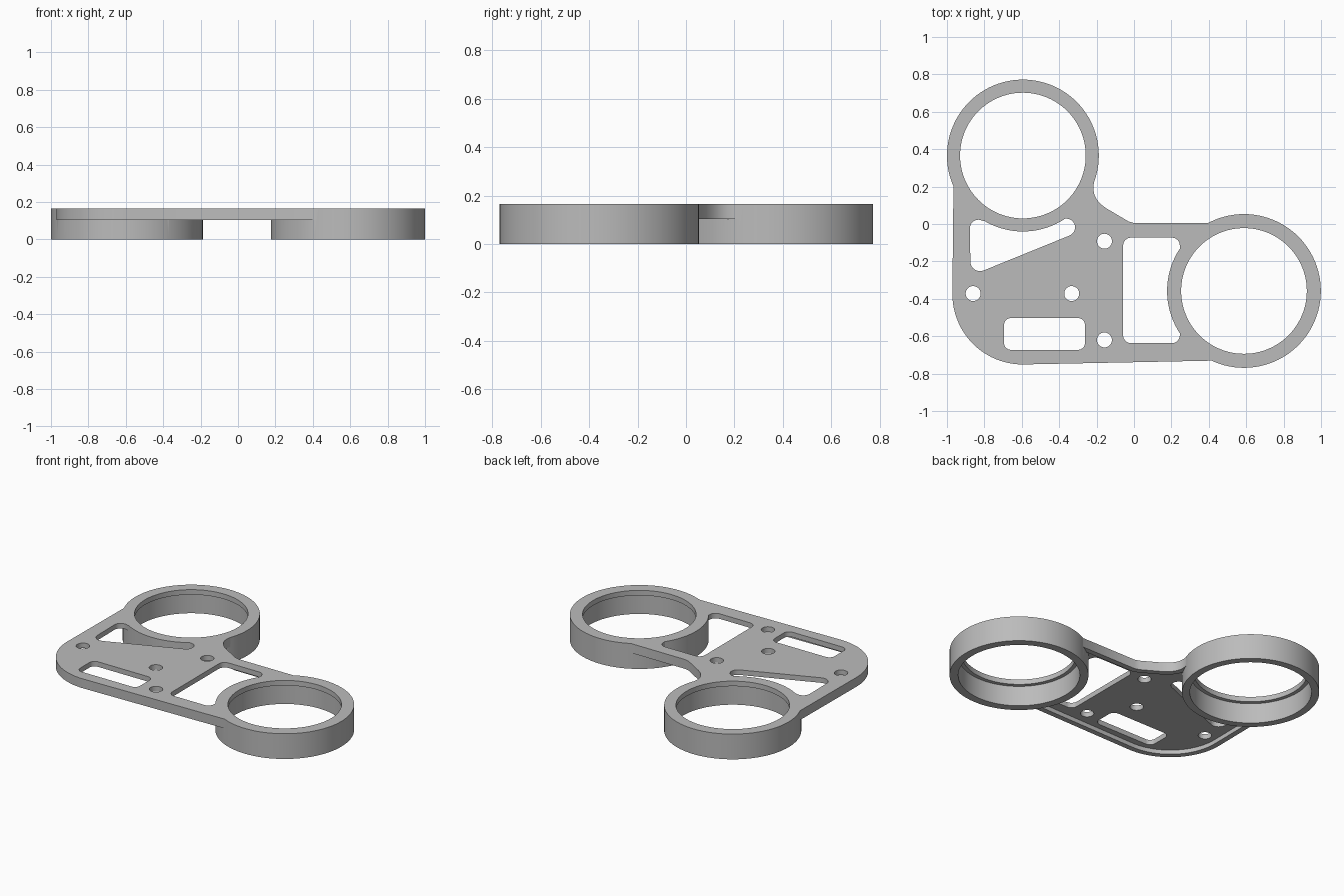
import bpy, bmesh
from math import cos, sin, pi, radians
from mathutils import Vector
from mathutils.geometry import interpolate_bezier

cube = bpy.data.objects.get("Cube")
if cube:
    bpy.data.objects.remove(cube)

TOP, RIM_BOTTOM, SKIN_BOTTOM = 0.165, 0.104, 0.132
RINGS = [((-0.594, 0.366), 0.406), ((0.588, -0.358), 0.411)]
BORE, POCKET = 0.336, 0.36


def arc(centre, r, a0, a1, n):
    """Points along a circular arc, angles in degrees."""
    return [(centre[0] + r * cos(radians(a0 + (a1 - a0) * i / n)),
             centre[1] + r * sin(radians(a0 + (a1 - a0) * i / n))) for i in range(n + 1)]


def circle(centre, r, n=96):
    return arc(centre, r, 0, 360, n)[:-1]


def rounded_rect(x0, x1, y0, y1, r):
    return (arc((x1 - r, y1 - r), r, 0, 90, 8) + arc((x0 + r, y1 - r), r, 90, 180, 8)
            + arc((x0 + r, y0 + r), r, 180, 270, 8) + arc((x1 - r, y0 + r), r, 270, 360, 8))


def inset(points, d):
    """Move a counter-clockwise outline inward by d."""
    pts = [Vector(p) for p in points]
    out = []
    for i, p in enumerate(pts):
        a = (p - pts[i - 1]).normalized()
        b = (pts[(i + 1) % len(pts)] - p).normalized()
        na, nb = Vector((-a.y, a.x)), Vector((-b.y, b.x))
        out.append(p + (na + nb) * d / (1 + na.dot(nb)))
    return out


def prism(name, points, z0, z1):
    bm = bmesh.new()
    face = bm.faces.new([bm.verts.new((p[0], p[1], z0)) for p in points])
    moved = bmesh.ops.extrude_face_region(bm, geom=[face])["geom"]
    bmesh.ops.translate(bm, vec=(0, 0, z1 - z0),
                        verts=[v for v in moved if isinstance(v, bmesh.types.BMVert)])
    bmesh.ops.recalc_face_normals(bm, faces=bm.faces)
    mesh = bpy.data.meshes.new(name)
    bm.to_mesh(mesh)
    bm.free()
    obj = bpy.data.objects.new(name, mesh)
    bpy.context.collection.objects.link(obj)
    return obj


def combine(body, operation, points, z0, z1):
    """Boolean a prism into the body and discard the helper."""
    tool = prism("helper", points, z0, z1)
    tool.hide_render = True
    mod = body.modifiers.new("combine", "BOOLEAN")
    mod.operation, mod.object, mod.solver = operation, tool, "EXACT"
    bpy.context.view_layer.objects.active = body
    bpy.ops.object.modifier_apply(modifier=mod.name)
    bpy.data.objects.remove(tool)


# Plate outline, counter-clockwise, with a concave fillet beside the back ring
fillet = interpolate_bezier(Vector((-0.15, 0.085)), Vector((-0.215, 0.13)),
                            Vector((-0.235, 0.18)), Vector((-0.2, 0.27)), 16)
outline = ([(-0.965, 0.22)] + arc((-0.595, -0.375), 0.376, 180, 270, 24)
           + [(0.45, -0.73), (0.6, -0.6), (0.6, -0.1), (0.45, 0.005), (0, 0.005),
              (-0.03, 0.014)] + [(p.x, p.y) for p in fillet] + [(-0.3, 0.4), (-0.9, 0.4)])
bracket = prism("bracket", outline, RIM_BOTTOM, TOP)

# Recessed underside leaves a rim around the plate
combine(bracket, "DIFFERENCE", inset(outline, 0.035), -0.1, SKIN_BOTTOM)

# Plate cutouts; the rings trim the ones they overlap
wedge = (arc((-0.832, -0.022), 0.045, 180, 60, 8) + [(-0.6, 0.02)]
         + arc((-0.362, -0.018), 0.047, 120, -68, 12)
         + arc((-0.823, -0.2), 0.052, -68, -180, 8))
cutouts = [wedge, rounded_rect(-0.058, 0.245, -0.637, -0.073, 0.042),
           rounded_rect(-0.695, -0.262, -0.673, -0.503, 0.038)]
cutouts += [circle(c, 0.04, 32) for c in
            [(-0.86, -0.372), (-0.333, -0.372), (-0.158, -0.092), (-0.158, -0.62)]]
for shape in cutouts:
    combine(bracket, "DIFFERENCE", shape, -0.1, 0.3)

# Tall rings, each with a wide bore from below and a narrower lip at the top
for centre, radius in RINGS:
    combine(bracket, "UNION", circle(centre, radius), 0, TOP)
for centre, radius in RINGS:
    combine(bracket, "DIFFERENCE", circle(centre, POCKET), -0.1, SKIN_BOTTOM)
    combine(bracket, "DIFFERENCE", circle(centre, BORE), -0.2, 0.3)

# Plain grey finish
grey = bpy.data.materials.new("grey")
grey.use_nodes = True
grey.diffuse_color = (0.5, 0.5, 0.5, 1)
grey.node_tree.nodes["Principled BSDF"].inputs["Base Color"].default_value = (0.5, 0.5, 0.5, 1)
bracket.data.materials.clear()
bracket.data.materials.append(grey)
for poly in bracket.data.polygons:
    poly.material_index = 0

bpy.ops.object.select_all(action="DESELECT")
bracket.select_set(True)
bpy.context.view_layer.objects.active = bracket
bpy.ops.object.shade_smooth_by_angle(angle=radians(30))
